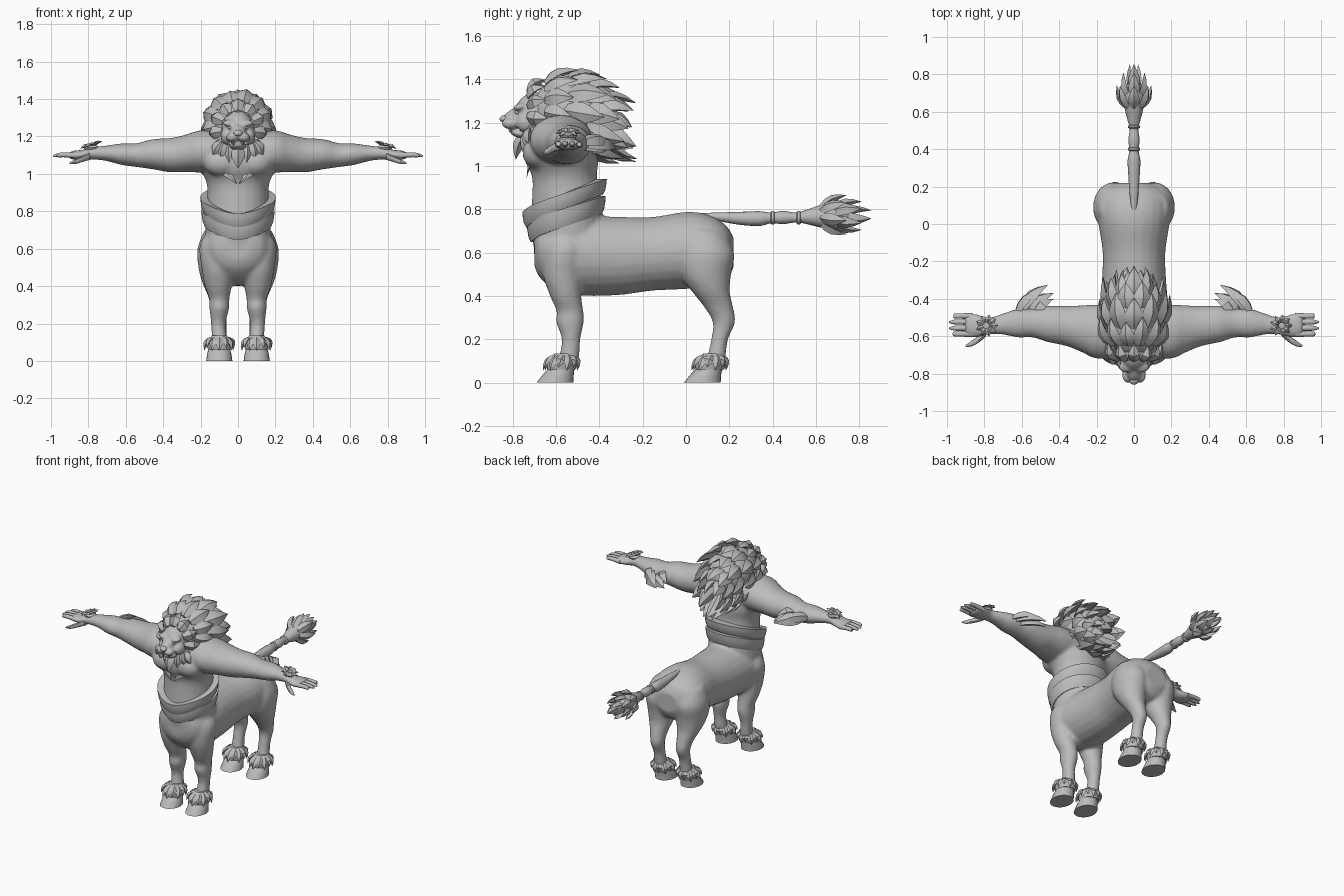
import bpy, bmesh, math
from mathutils import Vector, Matrix

clay = bpy.data.materials.new("stone_grey")
clay.diffuse_color = (0.5, 0.5, 0.5, 1)


def finish(bm, name, angle=40, voxel=None):
    bmesh.ops.recalc_face_normals(bm, faces=bm.faces)
    me = bpy.data.meshes.new(name)
    bm.to_mesh(me)
    bm.free()
    me.materials.append(clay)
    ob = bpy.data.objects.new(name, me)
    bpy.context.collection.objects.link(ob)
    bpy.ops.object.select_all(action='DESELECT')
    ob.select_set(True)
    bpy.context.view_layer.objects.active = ob
    if voxel:
        r = ob.modifiers.new("blend", 'REMESH')
        r.mode, r.voxel_size, r.use_smooth_shade = 'VOXEL', voxel, True
        s = ob.modifiers.new("soften", 'SMOOTH')
        s.factor, s.iterations = 0.5, 6
    else:
        bpy.ops.object.shade_smooth_by_angle(angle=math.radians(angle))
    return ob


def skin(bm, loops, close=False):
    vs = [[bm.verts.new(p) for p in l] for l in loops]
    n = len(vs[0])
    pairs = list(zip(vs, vs[1:])) + ([(vs[-1], vs[0])] if close else [])
    for a, b in pairs:
        for i in range(n):
            j = (i + 1) % n
            bm.faces.new((a[i], a[j], b[j], b[i]))
    if not close:
        bm.faces.new(vs[0])
        bm.faces.new(vs[-1])


def loft(bm, axis, rings, n=24, sub=4, sx=1):
    """Rings are (position on axis, centre 1, centre 2, radius 1, radius 2)."""
    k = "xyz".index(axis)
    others = [i for i in range(3) if i != k]
    pts = []
    for i in range(len(rings) - 1):
        q = [rings[max(i - 1, 0)], rings[i], rings[i + 1], rings[min(i + 2, len(rings) - 1)]]
        for s in range(sub):
            t = s / sub
            pts.append([.5 * (2 * b + (c - a) * t + (2 * a - 5 * b + 4 * c - d) * t * t
                        + (3 * b - a - 3 * c + d) * t ** 3) for a, b, c, d in zip(*q)])
    pts.append(rings[-1])
    loops = []
    for p, c1, c2, r1, r2 in pts:
        loop = []
        for i in range(n):
            a = 2 * math.pi * i / n
            v = Vector()
            v[k], v[others[0]], v[others[1]] = p, c1 + r1 * math.cos(a), c2 + r2 * math.sin(a)
            v.x *= sx
            loop.append(v)
        loops.append(loop)
    skin(bm, loops)


def ball(bm, c, r, tilt=0):
    m = Matrix.Translation(c) @ Matrix.Rotation(tilt, 4, 'X') @ Matrix.Diagonal((*r, 1))
    bmesh.ops.create_uvsphere(bm, u_segments=20, v_segments=12, radius=1, matrix=m)


def leaf(bm, base, tip, up, width, thick=.018, lift=.02):
    """Pointed lock of hair with a ridge, bowed towards up."""
    base, tip, up = Vector(base), Vector(tip), Vector(up)
    side = (tip - base).cross(up).normalized()
    up = side.cross(tip - base).normalized()
    loops = []
    for t, w in ((0, .55), (.25, .95), (.5, 1), (.75, .6), (1, .02)):
        c = base.lerp(tip, t) + up * lift * math.sin(math.pi * t)
        loops.append([c + side * width * w, c + up * thick * w, c - side * width * w, c - up * thick * w])
    skin(bm, loops)


def radial(a):
    return Vector((math.sin(a), 0, math.cos(a)))


# Body: barrel, torso, legs and arms blended into one skin
bm = bmesh.new()
loft(bm, 'y', [(-.70, 0, .62, .07, .08), (-.67, 0, .61, .14, .13), (-.58, 0, .59, .19, .18),
               (-.45, 0, .585, .185, .185), (-.3, 0, .585, .172, .18), (-.15, 0, .595, .168, .17),
               (0, 0, .61, .19, .178), (.1, 0, .61, .195, .165), (.18, 0, .6, .17, .13), (.22, 0, .6, .08, .07)])
loft(bm, 'z', [(.55, 0, -.53, .17, .16), (.72, 0, -.55, .175, .165), (.85, 0, -.55, .165, .16),
               (.95, 0, -.56, .168, .15), (1.03, 0, -.575, .205, .17), (1.12, 0, -.585, .24, .16),
               (1.2, 0, -.57, .2, .135), (1.26, 0, -.57, .12, .1), (1.32, 0, -.57, .08, .08)])
for s in (1, -1):
    ball(bm, (s * .085, -.68, 1.06), (.1, .075, .075))
    loft(bm, 'x', [(.08, -.575, 1.12, .14, .11), (.2, -.575, 1.12, .145, .113), (.28, -.56, 1.11, .125, .1),
                   (.36, -.545, 1.1, .108, .092), (.46, -.535, 1.105, .097, .08), (.54, -.53, 1.1, .077, .064),
                   (.62, -.53, 1.105, .077, .058), (.7, -.535, 1.11, .057, .042), (.77, -.545, 1.11, .046, .034),
                   (.83, -.545, 1.1, .06, .029), (.88, -.54, 1.1, .064, .024), (.905, -.54, 1.1, .05, .016)], sx=s)
    loft(bm, 'z', [(.05, .1, -.57, .05, .05), (.12, .1, -.54, .042, .047), (.2, .105, -.53, .039, .043),
                   (.28, .1, -.535, .053, .064), (.33, .1, -.535, .054, .062), (.4, .105, -.555, .072, .072),
                   (.5, .105, -.57, .09, .09), (.62, .1, -.56, .105, .1), (.7, .08, -.56, .07, .07)], sx=s)
    loft(bm, 'z', [(.05, .1, .12, .05, .05), (.12, .1, .14, .042, .043), (.2, .1, .155, .039, .039),
                   (.28, .1, .175, .045, .052), (.35, .105, .15, .057, .067), (.42, .11, .115, .082, .087),
                   (.5, .11, .09, .102, .118), (.6, .11, .09, .107, .132), (.7, .1, .08, .08, .09)], sx=s)
finish(bm, "body", voxel=.011)

# Hooves and shaggy fetlocks
for part, hy, ly in (("front", -.605, -.56), ("hind", .075, .125)):
    for s, label in ((1, "left"), (-1, "right")):
        bm = bmesh.new()
        loft(bm, 'z', [(0, .1, hy, .07, .085), (.045, .1, hy + .02, .063, .068), (.09, .1, ly, .05, .05)], sx=s, sub=2)
        finish(bm, f"{part}_{label}_hoof", 50)
        bm = bmesh.new()
        loft(bm, 'z', [(.06, .1, ly - .015, .06, .065), (.1, .1, ly - .01, .066, .07), (.135, .1, ly, .04, .045)],
             sx=s, sub=2)
        for i in range(13):
            a = 2 * math.pi * i / 13
            d = Vector((math.sin(a), -math.cos(a), 0))
            c = Vector((s * .1, ly, .125))
            leaf(bm, c + d * .045, c + d * .08 + Vector((0, -.02, -.07 + .015 * (i % 2))), d, .022, .012, .012)
        finish(bm, f"{part}_{label}_fetlock_fur", 30)

# Fingers, thumb, wrist tuft and elbow fur
for s, label in ((1, "left"), (-1, "right")):
    bm = bmesh.new()
    for y, end in ((-.492, .965), (-.524, .99), (-.557, .99), (-.588, .97)):
        loft(bm, 'x', [(.86, y, 1.098, .016, .016), (.92, y, 1.102, .0145, .014),
                       (.96, y, 1.1, .013, .012), (end, y, 1.096, .004, .004)], n=10, sub=3, sx=s)
    loft(bm, 'x', [(.79, -.575, 1.095, .025, .02), (.83, -.615, 1.08, .019, .017),
                   (.87, -.64, 1.065, .015, .013), (.9, -.652, 1.058, .004, .004)], n=10, sub=3, sx=s)
    finish(bm, f"{label}_fingers")
    bm = bmesh.new()
    ball(bm, (s * .785, -.543, 1.14), (.04, .04, .018))
    for i in range(9):
        a = 2 * math.pi * i / 9
        d = Vector((math.cos(a), math.sin(a), 0))
        c = Vector((s * .785, -.543, 1.145))
        leaf(bm, c + d * .01, c + d * .06 + Vector((0, 0, .008 - s * .02 * d.x)), (0, 0, 1), .018, .01, .01)
    finish(bm, f"{label}_wrist_tuft", 30)
    bm = bmesh.new()
    for tip, base, w in (((.46, -.325, 1.08), (.6, -.46, 1.1), .045), ((.43, -.37, 1.07), (.56, -.47, 1.09), .045),
                         ((.5, -.35, 1.1), (.63, -.48, 1.11), .035), ((.43, -.4, 1.09), (.53, -.49, 1.11), .04)):
        leaf(bm, (s * base[0], *base[1:]), (s * tip[0], *tip[1:]), (s * .5, .5, .6), w, .025, .025)
    finish(bm, f"{label}_elbow_fur", 35)

# Two tilted waist wraps dipping at the front
for name, cy, rx, ry, mid, amp, h in (("upper_sash", -.56, .192, .185, .838, .066, .036),
                                      ("lower_sash", -.552, .186, .172, .765, .055, .042)):
    bm = bmesh.new()
    loops = []
    for i in range(56):
        a = 2 * math.pi * i / 56
        z = mid - amp * math.cos(a) - .02 * max(0, math.cos(a)) ** 6
        loops.append([((rx + o) * math.sin(a), cy - (ry + o) * math.cos(a), z + k * h)
                      for o, k in ((-.035, -1), (-.008, -1), (.003, -.4), (.008, .4), (.01, 1), (-.035, 1))])
    skin(bm, loops, close=True)
    finish(bm, name, 45)

# Vest edges forming a V on the chest
bm = bmesh.new()
for s in (1, -1):
    leaf(bm, (s * .2, -.655, 1.16), (s * .005, -.735, .945), (0, -1, .1), .035, .012, .012)
finish(bm, "vest_lapels", 30)

# Head with muzzle, open mouth, brow and cheeks
bm = bmesh.new()
ball(bm, (0, -.69, 1.24), (.088, .1, .1))
ball(bm, (0, -.765, 1.235), (.045, .085, .04), .35)
for s in (1, -1):
    ball(bm, (s * .03, -.81, 1.195), (.034, .04, .026))
    ball(bm, (s * .058, -.735, 1.2), (.035, .05, .045))
    ball(bm, (s * .04, -.765, 1.272), (.042, .03, .018), .3)
ball(bm, (0, -.765, 1.148), (.045, .05, .02), -.25)
finish(bm, "head", voxel=.007)
bm = bmesh.new()
ball(bm, (0, -.838, 1.218), (.024, .022, .016), .3)
for s in (1, -1):
    ball(bm, (s * .04, -.778, 1.247), (.013, .012, .01))
    for z, dz in ((1.185, -.024), (1.155, .026)):
        leaf(bm, (s * .026, -.81, z), (s * .026, -.812, z + dz), (0, -1, 0), .007, .007, 0)
finish(bm, "nose_eyes_and_teeth")

# Mane: rounded core and rows of swept locks
bm = bmesh.new()
ball(bm, (0, -.53, 1.25), (.145, .19, .155))
finish(bm, "mane_core")
bm = bmesh.new()
rows = ((-.73, 1.24, .085, .095, 11, .06, .09, .034), (-.65, 1.265, .115, .12, 13, .07, .14, .042),
        (-.56, 1.255, .13, .14, 12, .06, .18, .05), (-.47, 1.235, .11, .13, 11, .05, .17, .05),
        (-.42, 1.21, .07, .1, 9, .035, .17, .048), (-.38, 1.19, .03, .05, 5, .03, .14, .045))
for r, (y, z, rx, rz, n, out, back, w) in enumerate(rows):
    for i in range(n):
        a = 2 * math.pi * (i + .5 * (r % 2)) / n
        d = radial(a)
        k = 1 + .12 * math.sin(5 * i + 2 * r)
        b = Vector((d.x * rx, y, z + d.z * rz))
        leaf(bm, b, b + d * out * k + Vector((0, back * k, -.015 * r)), d, w, .022, .022)
finish(bm, "mane_locks", 35)

# Beard
bm = bmesh.new()
leaf(bm, (0, -.745, 1.15), (0, -.785, 1.03), (0, -1, 0), .035, .025, .01)
for s in (1, -1):
    for bx, tx, tz in ((.04, .045, 1.06), (.07, .095, 1.08), (.09, .135, 1.1)):
        leaf(bm, (s * bx, -.72, 1.17), (s * tx, -.765 + tx * .3, tz), (s * .3, -1, 0), .03, .02, .012)
finish(bm, "beard", 35)

# Tail with two cuffs and a spiky tuft
bm = bmesh.new()
loft(bm, 'y', [(.06, 0, .77, .012, .012), (.15, 0, .765, .022, .02), (.25, 0, .758, .03, .03), (.34, 0, .757, .034, .034),
               (.39, 0, .76, .025, .025), (.45, 0, .762, .03, .03), (.51, 0, .762, .023, .023),
               (.56, 0, .765, .036, .034), (.63, 0, .768, .052, .054), (.7, 0, .77, .055, .06), (.76, 0, .77, .03, .03)], n=16)
finish(bm, "tail")
bm = bmesh.new()
for y in (.4, .52):
    loft(bm, 'y', [(y - .012, 0, .761, .022, .022), (y - .005, 0, .761, .032, .032),
                   (y + .005, 0, .761, .032, .032), (y + .012, 0, .761, .022, .022)], n=16, sub=1)
finish(bm, "tail_cuffs")
bm = bmesh.new()
for n, y, r, out, ln, w in ((7, .62, .04, .055, .12, .03), (6, .67, .035, .03, .14, .03), (3, .7, .01, .015, .155, .03)):
    for i in range(n):
        d = radial(2 * math.pi * i / n)
        b = Vector((0, y, .77)) + d * r
        leaf(bm, b, b + d * out + Vector((0, ln, 0)), d, w, .018, .012)
finish(bm, "tail_tuft", 35)
